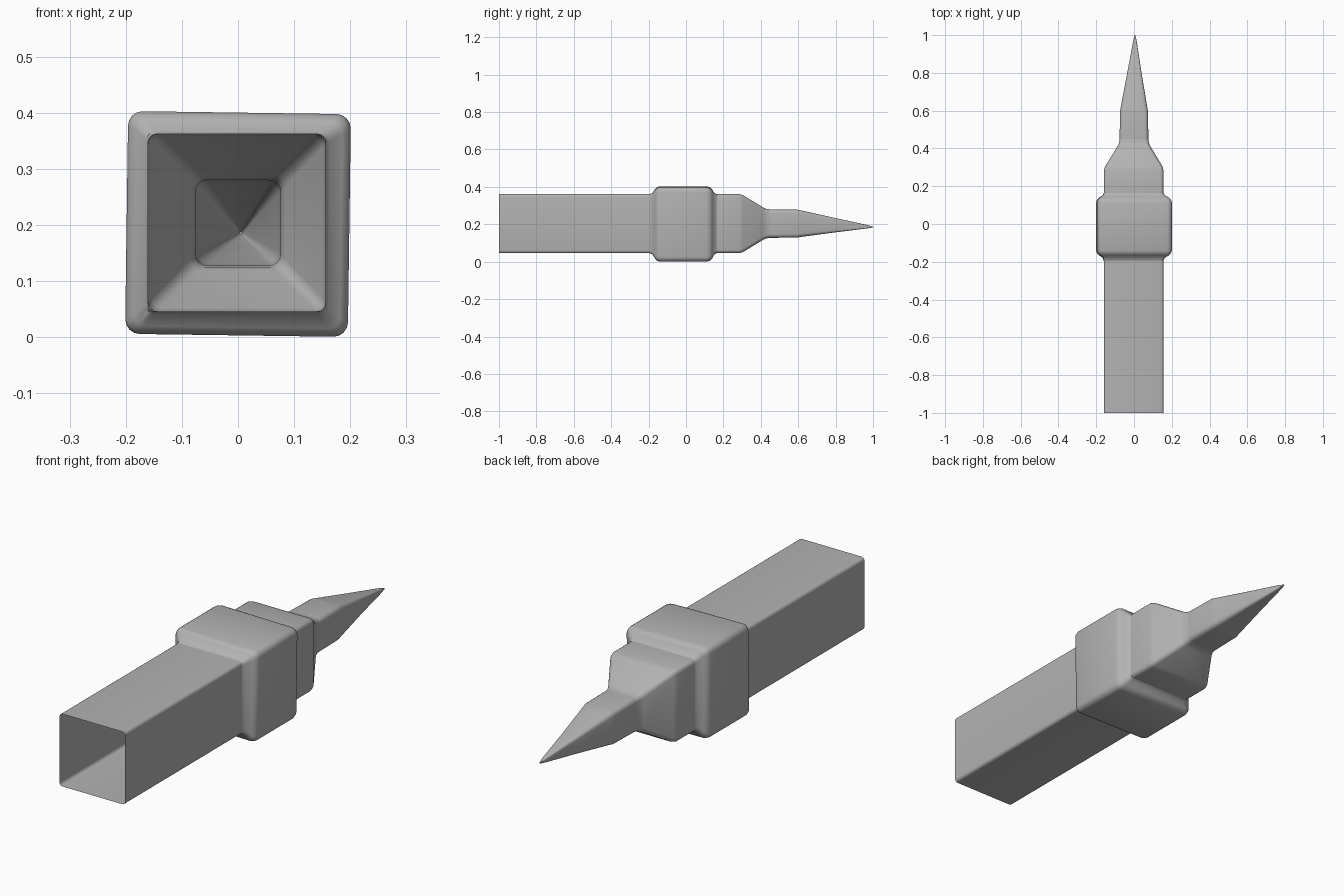
import bpy
import bmesh
import math

cube = bpy.data.objects.get("Cube")
if cube:
    bpy.data.objects.remove(cube, do_unlink=True)

grey = bpy.data.materials.new("plain_grey")
grey.use_nodes = True
colour = (0.45, 0.45, 0.45, 1)
grey.diffuse_color = colour
bsdf = grey.node_tree.nodes["Principled BSDF"]
bsdf.inputs["Base Color"].default_value = colour
bsdf.inputs["Roughness"].default_value = 0.7

CORNER_STEPS = 4


def rounded_square(half, radius, twist):
    """Points (x, z) of a rounded square, turned by twist degrees."""
    pts = []
    t = math.radians(twist)
    for q in range(4):
        mid = math.pi / 4 + q * math.pi / 2
        cx = math.copysign(half - radius, math.cos(mid))
        cz = math.copysign(half - radius, math.sin(mid))
        for i in range(CORNER_STEPS + 1):
            a = q * math.pi / 2 + i * math.pi / 2 / CORNER_STEPS
            x, z = cx + radius * math.cos(a), cz + radius * math.sin(a)
            pts.append((x * math.cos(t) - z * math.sin(t),
                        x * math.sin(t) + z * math.cos(t)))
    return pts


def loft(name, sections, cap_end=False):
    """Open shell along y; section = (y, half, radius, twist, centre x, centre z)."""
    bm = bmesh.new()
    rings = []
    for y, half, radius, twist, cx, cz in sections:
        rings.append([bm.verts.new((cx + x, y, cz + z))
                      for x, z in rounded_square(half, radius, twist)])
    n = len(rings[0])
    for a, b in zip(rings, rings[1:]):
        for i in range(n):
            j = (i + 1) % n
            bm.faces.new((a[i], b[i], b[j], a[j]))
    if cap_end:
        bm.faces.new(rings[-1][::-1])
    mesh = bpy.data.meshes.new(name)
    bm.to_mesh(mesh)
    bm.free()
    mesh.materials.append(grey)
    obj = bpy.data.objects.new(name, mesh)
    bpy.context.collection.objects.link(obj)
    bpy.ops.object.select_all(action='DESELECT')
    obj.select_set(True)
    bpy.context.view_layer.objects.active = obj
    bpy.ops.object.shade_smooth_by_angle(angle=math.radians(40))


# Rings shared by neighbouring parts
Z = 0.2035
shaft_end = (-0.195, 0.158, 0.014, 0, -0.002, Z)
collar_end = (0.165, 0.158, 0.018, 0, -0.002, Z)
neck = (0.45, 0.076, 0.02, 0, 0, Z)

# Hollow square shaft, open at the front
loft("hollow_shaft", [(-1.0, 0.158, 0.014, 0, -0.002, Z), shaft_end])

# Raised collar, turned very slightly
loft("collar", [
    shaft_end,
    (-0.18, 0.163, 0.016, -0.4, -0.001, 0.203),
    (-0.165, 0.184, 0.02, -0.8, 0, 0.2015),
    (-0.155, 0.194, 0.024, -0.8, 0, 0.2015),
    (-0.14, 0.1985, 0.026, -0.8, 0, 0.2015),
    (0.11, 0.1985, 0.026, -0.8, 0, 0.2015),
    (0.128, 0.194, 0.024, -0.8, 0, 0.2015),
    (0.14, 0.182, 0.02, -0.8, 0, 0.2015),
    (0.15, 0.165, 0.018, -0.4, -0.001, 0.203),
    collar_end])

# Stepped shoulder narrowing to the neck
loft("shoulder", [
    collar_end,
    (0.285, 0.158, 0.018, 0, -0.002, Z),
    (0.305, 0.152, 0.018, 0, -0.001, Z),
    (0.415, 0.085, 0.02, 0, 0, Z),
    (0.43, 0.079, 0.02, 0, 0, Z),
    neck])

# Long pointed spike, its tip slightly low
loft("pointed_tip", [
    neck,
    (0.595, 0.0745, 0.02, 0, 0, Z),
    (0.62, 0.07, 0.02, 0, 0, 0.203),
    (0.8, 0.038, 0.012, 0, 0.002, 0.195),
    (0.97, 0.009, 0.004, 0, 0.005, 0.187),
    (1.0, 0.002, 0.001, 0, 0.005, 0.185)], cap_end=True)
